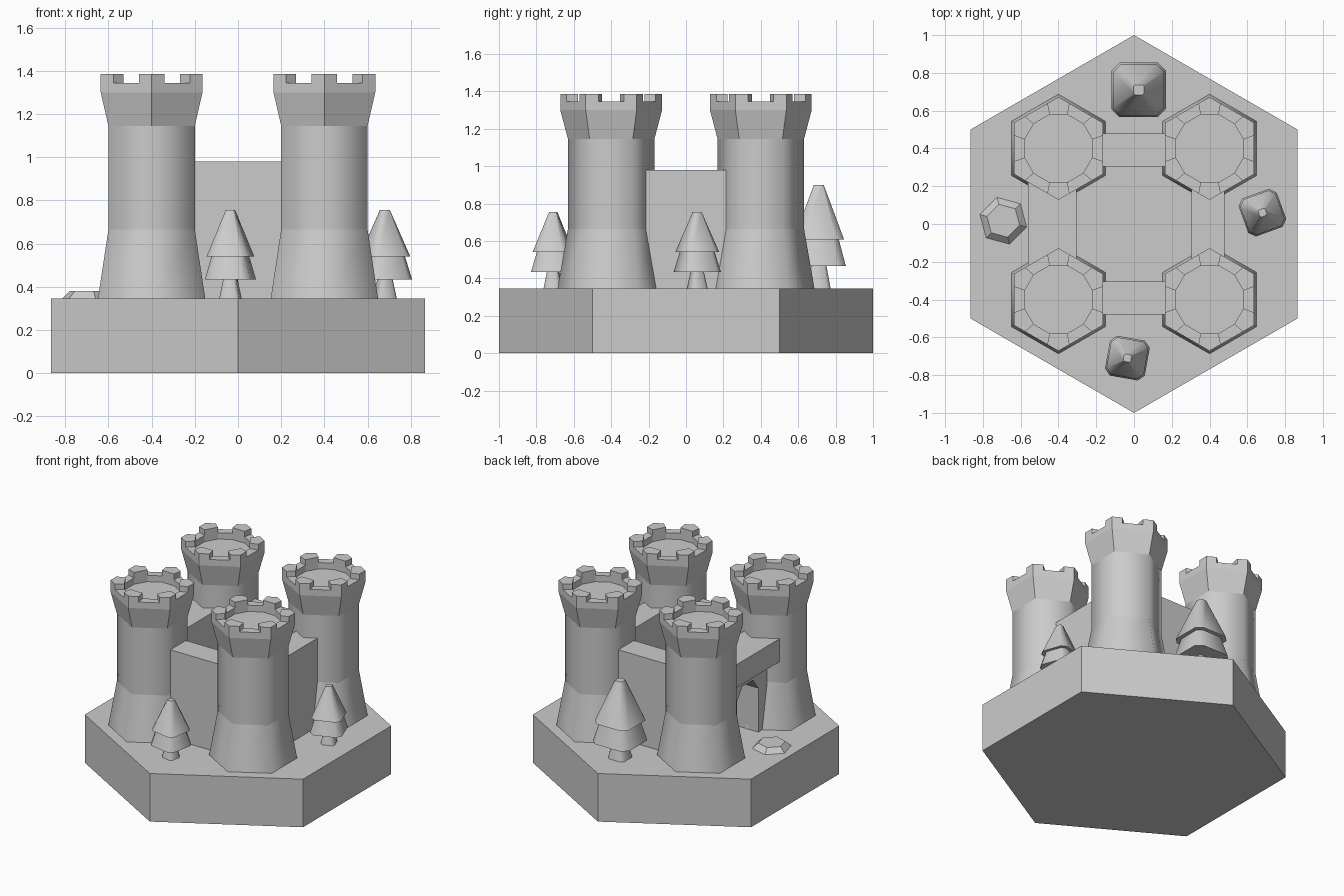
import bpy, bmesh
from math import sin, cos, radians, pi
from mathutils import Matrix

if "Cube" in bpy.data.objects:
    bpy.data.objects.remove(bpy.data.objects["Cube"])

GROUND = 0.345


def ring(n, r, z, start=90):
    return [(r * cos(radians(start) + 2 * pi * i / n),
             r * sin(radians(start) + 2 * pi * i / n), z) for i in range(n)]


def square_ring(h, z, cut=0.3):
    # square of half width h with cut corners
    c = h * (1 - cut)
    return [(h, -c, z), (h, c, z), (c, h, z), (-c, h, z),
            (-h, c, z), (-h, -c, z), (-c, -h, z), (c, -h, z)]


def loft(bm, rings):
    # closed, capped skin through rings of equal count
    loops = [[bm.verts.new(p) for p in r] for r in rings]
    n = len(loops[0])
    for a, b in zip(loops, loops[1:]):
        for i in range(n):
            j = (i + 1) % n
            bm.faces.new((a[i], a[j], b[j], b[i]))
    bm.faces.new(loops[0][::-1])
    bm.faces.new(loops[-1])


def prism(bm, outline, z0, z1):
    loft(bm, [[(x, y, z) for x, y in outline] for z in (z0, z1)])


def finish(bm, name, loc=(0, 0, 0), turn=0, size=1.0):
    bmesh.ops.recalc_face_normals(bm, faces=bm.faces)
    me = bpy.data.meshes.new(name)
    bm.to_mesh(me)
    bm.free()
    ob = bpy.data.objects.new(name, me)
    ob.location = loc
    ob.rotation_euler.z = radians(turn)
    ob.scale = (size,) * 3
    bpy.context.collection.objects.link(ob)
    return ob


def box(name, x0, x1, y0, y1, z0, z1):
    bm = bmesh.new()
    prism(bm, [(x0, y0), (x1, y0), (x1, y1), (x0, y1)], z0, z1)
    return finish(bm, name)


# hexagonal ground tile
bm = bmesh.new()
loft(bm, [ring(6, 1, 0), ring(6, 1, GROUND)])
finish(bm, "ground_tile")


# towers: flared foot, shaft, corbel and a notched crown
def tower(x, y):
    bm = bmesh.new()
    loft(bm, [ring(6, 0.287, GROUND), ring(6, 0.231, 0.665),
              ring(6, 0.231, 1.145), ring(6, 0.272, 1.30)])
    for f in bm.faces:
        z = f.calc_center_median().z
        f.smooth = abs(f.normal.z) < 0.9 and GROUND + 0.01 < z < 1.14
    for e in bm.edges:
        if abs(e.verts[0].co.z - e.verts[1].co.z) < 1e-4:
            e.smooth = False
    outer = [(p[0], p[1]) for p in ring(6, 0.272, 0)]
    inner = [(p[0], p[1]) for p in ring(12, 0.185, 0, 75)]

    def mix(a, b, t):
        return (a[0] + (b[0] - a[0]) * t, a[1] + (b[1] - a[1]) * t)

    for k in range(6):
        prev, here, nxt = outer[k - 1], outer[k], outer[(k + 1) % 6]
        before, after, far = mix(here, prev, 0.25), mix(here, nxt, 0.25), mix(here, nxt, 0.75)
        i0, i1, i2 = inner[2 * k], inner[2 * k + 1], inner[(2 * k + 2) % 12]
        prism(bm, [before, here, after, i1, i0], 1.30, 1.385)
        prism(bm, [after, far, i2, i1], 1.30, 1.345)
    finish(bm, "tower", (x, y, 0))


for sx in (-1, 1):
    for sy in (-1, 1):
        tower(0.4 * sx, 0.4 * sy)

# curtain walls between the towers
box("front_wall", -0.3, 0.3, -0.48, -0.305, GROUND, 0.98)
box("back_wall", -0.3, 0.3, 0.305, 0.48, GROUND, 0.98)
box("right_wall", 0.305, 0.48, -0.3, 0.3, GROUND, 0.98)

# gate side: overhanging gallery above a wall with an arched opening
box("gate_gallery", -0.56, -0.305, -0.27, 0.27, 0.815, 0.98)
arch = [(-0.3, GROUND), (-0.12, GROUND), (-0.12, 0.66), (-0.06, 0.74), (0.06, 0.74),
        (0.12, 0.66), (0.12, GROUND), (0.3, GROUND), (0.3, 0.815), (-0.3, 0.815)]
bm = bmesh.new()
loft(bm, [[(x, y, z) for y, z in arch] for x in (-0.49, -0.305)])
finish(bm, "gate_wall")


# trees: tapered trunk and two canopy tiers
def tree(x, y, turn, size):
    bm = bmesh.new()
    loft(bm, [square_ring(0.047, 0), square_ring(0.025, 0.12)])
    loft(bm, [square_ring(0.107, 0.09), square_ring(0.078, 0.20)])
    loft(bm, [square_ring(0.1, 0.195), square_ring(0.02, 0.41)])
    ob = finish(bm, "tree", (x, y, GROUND), turn, size)
    bpy.ops.object.select_all(action='DESELECT')
    ob.select_set(True)
    bpy.context.view_layer.objects.active = ob
    bpy.ops.object.shade_smooth_by_angle(angle=radians(50))


tree(0.025, 0.71, 0, 1.35)
tree(-0.035, -0.71, -10, 1.0)
tree(0.68, 0.06, 20, 1.0)

# flat rock outside the gate
bm = bmesh.new()
loft(bm, [ring(6, 0.128, 0), ring(6, 0.09, 0.035)])
finish(bm, "rock", (-0.692, 0.017, GROUND), 15)
